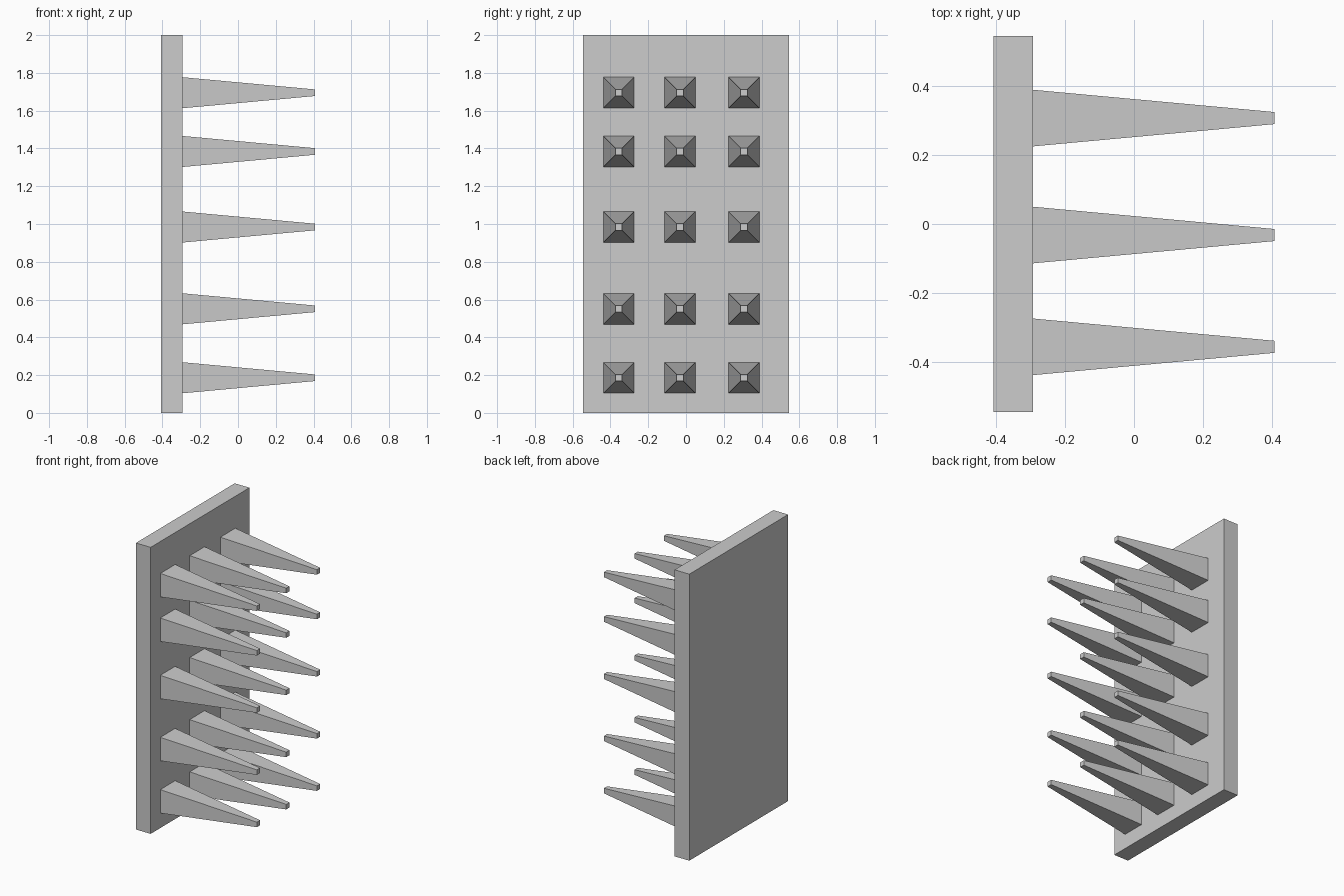
import bpy
import bmesh
from mathutils import Matrix, Vector

cube = bpy.data.objects.get("Cube")
if cube:
    bpy.data.objects.remove(cube, do_unlink=True)

# Single light grey for the whole model
grey = bpy.data.materials.new("light_grey")
grey.use_nodes = True
grey.diffuse_color = (0.604, 0.604, 0.604, 1)
grey.node_tree.nodes["Principled BSDF"].inputs["Base Color"].default_value = grey.diffuse_color


def add_object(name, bm, location):
    mesh = bpy.data.meshes.new(name)
    bm.to_mesh(mesh)
    bm.free()
    mesh.materials.append(grey)
    obj = bpy.data.objects.new(name, mesh)
    obj.location = location
    bpy.context.collection.objects.link(obj)
    return obj


PLATE_FACE = -0.293
TIP = 0.407

# Upright backing plate
bm = bmesh.new()
bmesh.ops.create_cube(bm, size=1)
bmesh.ops.scale(bm, vec=(PLATE_FACE + TIP, 1.09, 2), verts=bm.verts)
add_object("backing_plate", bm, ((PLATE_FACE - TIP) / 2, 0, 1))


def spike(name, y, z, base=0.164, tip=0.035):
    """Square tapered spike pointing along +x, its base on the plate."""
    bm = bmesh.new()
    bmesh.ops.create_cube(bm, size=1)
    for v in bm.verts:
        width = tip if v.co.x > 0 else base
        v.co = Vector(((v.co.x + 0.5) * (TIP - PLATE_FACE), v.co.y * width, v.co.z * width))
    add_object(name, bm, (PLATE_FACE, y, z))


# Grid of spikes: five unevenly spaced rows of three
for row, z in enumerate((0.186, 0.551, 0.984, 1.384, 1.695), 1):
    for col, y in enumerate((-0.356, -0.032, 0.307), 1):
        spike(f"spike_row{row}_column{col}", y, z)
